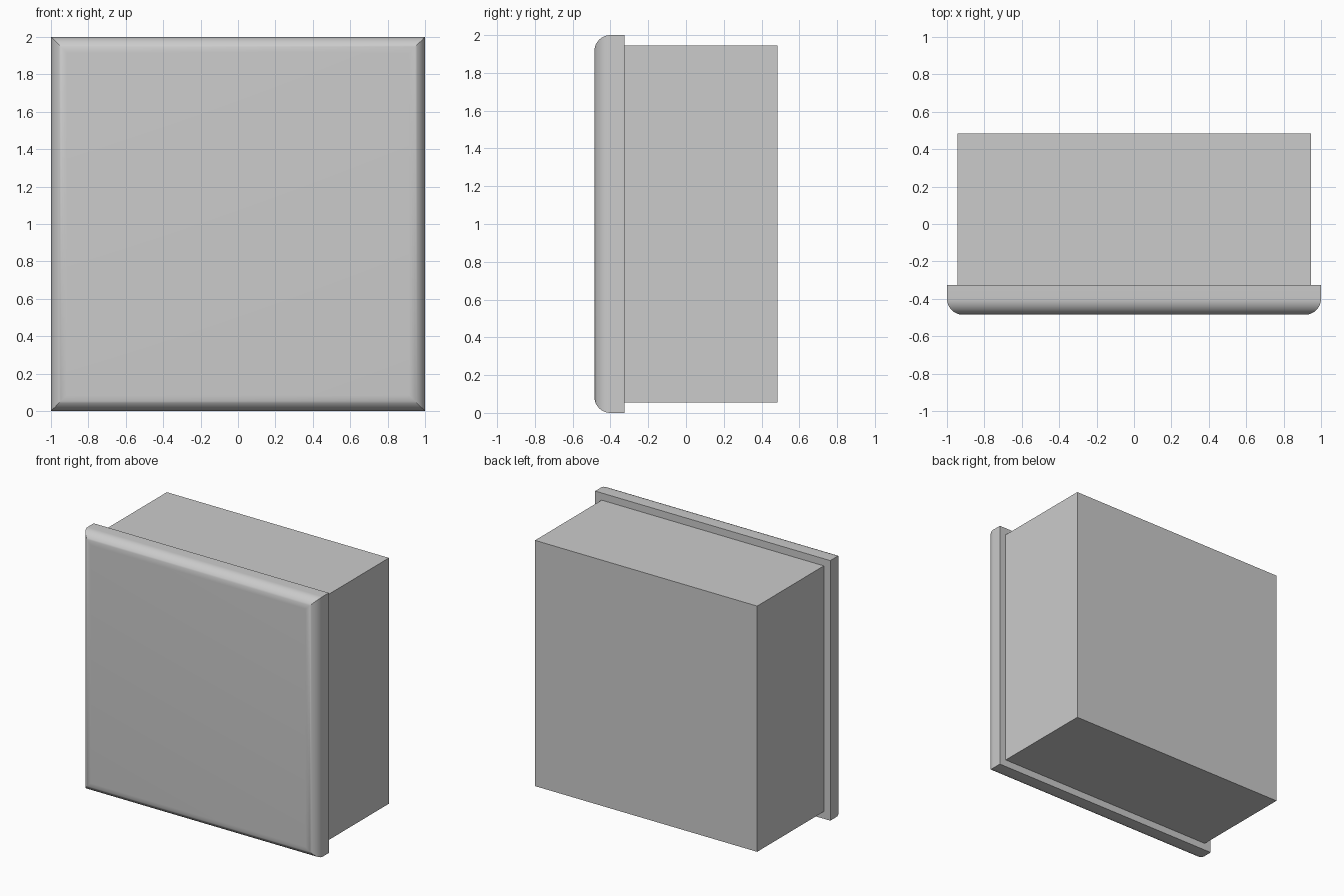
import bpy, bmesh, math

if "Cube" in bpy.data.objects:
    bpy.data.objects.remove(bpy.data.objects["Cube"])


def box(name, x, y, z, front_radius=0.0):
    """Box from (min, max) ranges; optionally round the edges of its front face."""
    bm = bmesh.new()
    bmesh.ops.create_cube(bm, size=1)
    for v in bm.verts:
        v.co = [r[0] if c < 0 else r[1] for c, r in zip(v.co, (x, y, z))]
    if front_radius:
        edges = [e for e in bm.edges if all(abs(v.co.y - y[0]) < 1e-5 for v in e.verts)]
        bmesh.ops.bevel(bm, geom=edges, offset=front_radius, offset_type='OFFSET',
                        segments=12, profile=0.5, affect='EDGES')
    mesh = bpy.data.meshes.new(name)
    bm.to_mesh(mesh)
    bm.free()
    obj = bpy.data.objects.new(name, mesh)
    bpy.context.collection.objects.link(obj)
    return obj


# Plain block behind the panel
box("rear_body", (-0.945, 0.945), (-0.325, 0.485), (0.055, 1.945))

# Overhanging front panel with rounded, mitred front edges
panel = box("front_panel", (-1, 1), (-0.485, -0.325), (0, 2), front_radius=0.085)
bpy.context.view_layer.objects.active = panel
panel.select_set(True)
bpy.ops.object.shade_smooth_by_angle(angle=math.radians(30))
